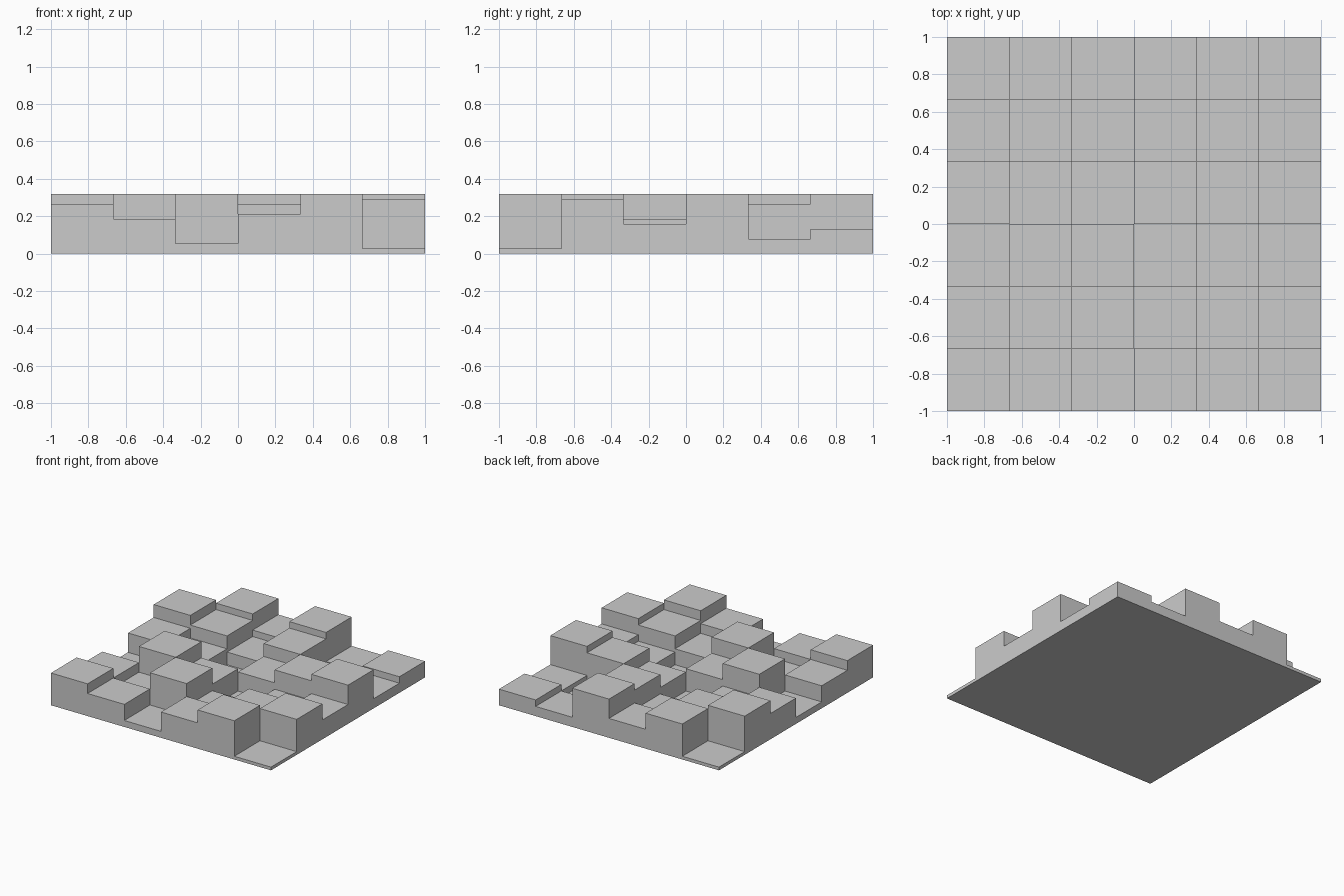
import bpy, bmesh

if "Cube" in bpy.data.objects:
    bpy.data.objects.remove(bpy.data.objects["Cube"])

# Quadratic-residue sound diffuser: 6 x 6 square blocks, heights modulo 13
N, PRIME = 6, 13
CELL = 2 / N
LEVEL = 0.0265
THIN = 0.002      # floor left under the two zero-height wells


def height(i, j):
    if not (0 <= i < N and 0 <= j < N):
        return 0.0
    level = (10 + 11 * i - i * i + 11 * j - j * j) % PRIME
    return max(level * LEVEL, THIN)


bm = bmesh.new()


def quad(points):
    return bm.faces.new([bm.verts.new(p) for p in points])


for i in range(N):
    for j in range(N):
        x0, y0 = -1 + i * CELL, -1 + j * CELL
        x1, y1 = x0 + CELL, y0 + CELL
        h = height(i, j)
        # block top
        ring = [(x0, y0), (x1, y0), (x1, y1), (x0, y1)]
        quad([(x, y, h) for x, y in ring])
        # walls exposed above each lower neighbour
        steps = [(0, -1), (1, 0), (0, 1), (-1, 0)]
        for k, (di, dj) in enumerate(steps):
            low = height(i + di, j + dj)
            if low < h - 1e-6:
                a, b = ring[k], ring[(k + 1) % 4]
                quad([(*a, low), (*b, low), (*b, h), (*a, h)])

# flat underside
quad([(-1, -1, 0), (-1, 1, 0), (1, 1, 0), (1, -1, 0)])
bmesh.ops.remove_doubles(bm, verts=bm.verts[:], dist=1e-5)

mesh = bpy.data.meshes.new("diffuser_panel")
bm.to_mesh(mesh)
bm.free()
panel = bpy.data.objects.new("diffuser_panel", mesh)
bpy.context.collection.objects.link(panel)
